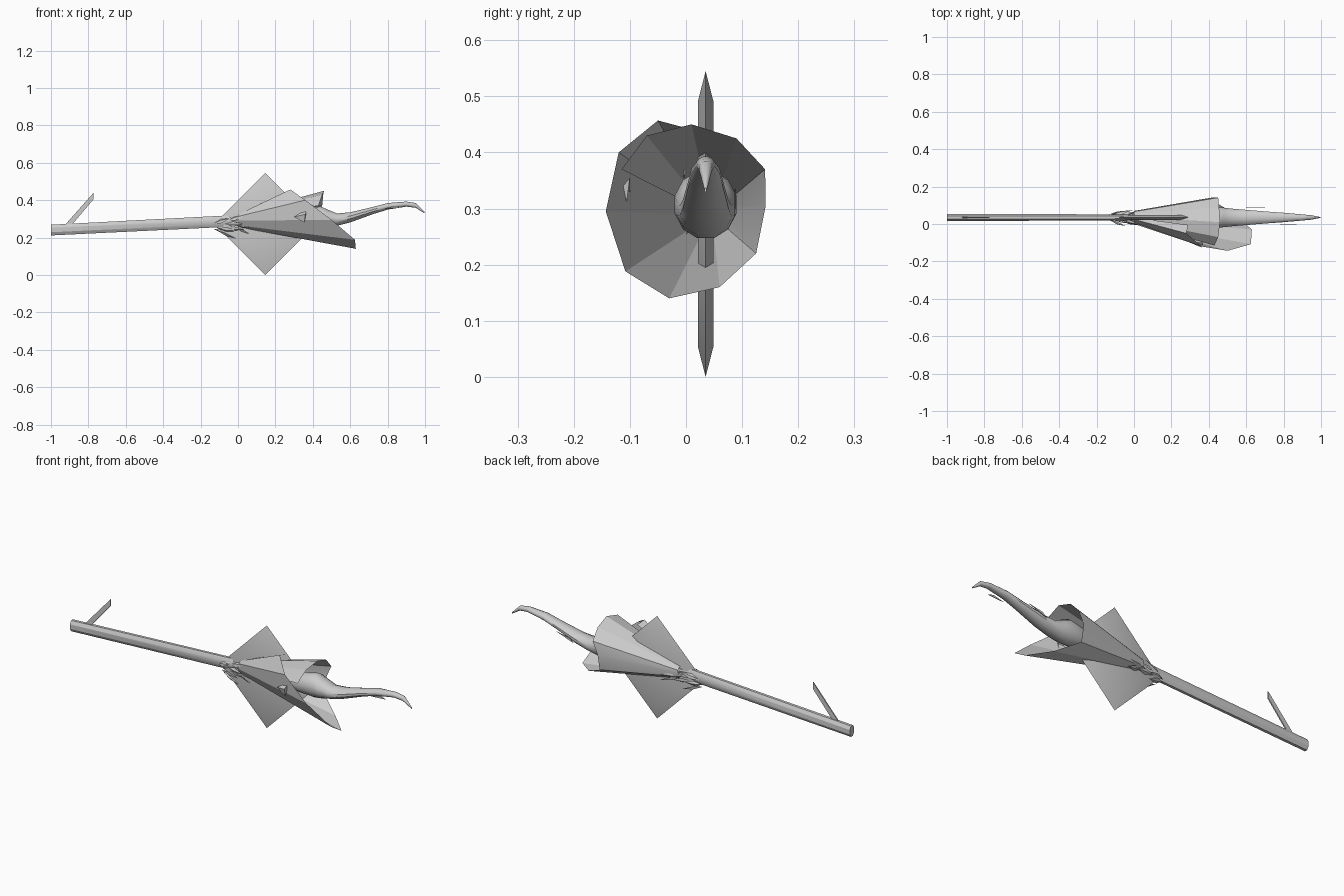
import bpy, bmesh, math, random
from mathutils import Vector

cube = bpy.data.objects.get("Cube")
if cube:
    bpy.data.objects.remove(cube, do_unlink=True)
random.seed(4)
MID = 0.035  # y of the central axis

grey = bpy.data.materials.new("plain grey")
grey.use_nodes = True
colour = (0.6, 0.6, 0.6, 1)
grey.diffuse_color = colour
grey.node_tree.nodes["Principled BSDF"].inputs["Base Color"].default_value = colour


def finish(name, bm, angle=30, closed=True):
    if closed:
        bmesh.ops.recalc_face_normals(bm, faces=bm.faces[:])
    mesh = bpy.data.meshes.new(name)
    bm.to_mesh(mesh)
    bm.free()
    mesh.materials.append(grey)
    obj = bpy.data.objects.new(name, mesh)
    bpy.context.collection.objects.link(obj)
    bpy.ops.object.select_all(action='DESELECT')
    obj.select_set(True)
    bpy.context.view_layer.objects.active = obj
    bpy.ops.object.shade_smooth_by_angle(angle=math.radians(angle))
    return obj


def skin(bm, rings, wrap=True):
    """Join consecutive rings of points with quads."""
    rows = [[bm.verts.new(p) for p in ring] for ring in rings]
    for a, b in zip(rows, rows[1:]):
        n = len(a)
        for i in range(n if wrap else n - 1):
            j = (i + 1) % n
            bm.faces.new((a[i], a[j], b[j], b[i]))
    return rows


def tube(name, sections, sides, angle):
    """Elliptical tube along x; sections are (x, z, half width, half height)."""
    bm = bmesh.new()
    turn = [2 * math.pi * (i + 0.5) / sides for i in range(sides)]
    rows = skin(bm, [[(x, MID + ry * math.cos(t), z + rz * math.sin(t)) for t in turn]
                     for x, z, ry, rz in sections])
    bm.faces.new(rows[0])
    bm.faces.new(rows[-1])
    return finish(name, bm, angle)


def plate(name, outline, thickness, y=MID):
    """Thin upright plate from an x-z outline."""
    bm = bmesh.new()
    rows = skin(bm, [[(x, y + s * thickness / 2, z) for x, z in outline] for s in (-1, 1)])
    bm.faces.new(rows[0])
    bm.faces.new(rows[1])
    return finish(name, bm)


# Stem and its side twig
tube("stem", [(-1, .24, .02, .031), (-.05, .288, .018, .033), (.05, .292, .015, .03)], 8, 30)
plate("twig", [(-.93, .262), (-.89, .266), (-.772, .405), (-.772, .44)], .006)

# Diamond blade with edges sloping to a thin rim
bm = bmesh.new()
cx, cz = .145, .2725


def diamond(r, y):
    return [(cx + r * math.cos(k * math.pi / 2), y, cz + r * math.sin(k * math.pi / 2))
            for k in range(4)]


rows = skin(bm, [diamond(.218, MID - .014), diamond(.2725, MID), diamond(.218, MID + .014)])
bm.faces.new(rows[0])
bm.faces.new(rows[-1])
finish("diamond_blade", bm)

# Rolled flower sheet: its rim overlaps itself at the top
rim = [(.43, -.115, .37), (.45, -.07, .43), (.46, .01, .45), (.455, .09, .425),
       (.45, .141, .37), (.42, .142, .305), (.42, .125, .22), (.53, .06, .16),
       (.63, -.03, .14), (.625, -.108, .188), (.5, -.143, .295), (.36, -.12, .40),
       (.28, -.05, .457), (.29, -.005, .445)]
base = []
for x, y, z in rim:
    d = Vector((0, y, z - .295)).normalized() * .035
    base.append(Vector((0, MID + d.y, .29 + d.z)))
bm = bmesh.new()
skin(bm, [base, rim], wrap=False)
finish("flower_sheet", bm, 22, closed=False)

# Curved spike rising from inside the flower
tube("spike", [(.28, .29, .022, .025), (.36, .30, .05, .052), (.44, .307, .057, .062),
               (.48, .301, .054, .05), (.53, .296, .048, .034), (.6, .308, .042, .028),
               (.72, .344, .032, .02), (.8, .367, .026, .018), (.9, .379, .017, .014),
               (.95, .372, .012, .013), (.998, .333, .002, .004)], 12, 40)
plate("spike_sliver_left", [(.6, .30), (.7, .335), (.62, .32)], .003, .088)
plate("spike_sliver_right", [(.78, .355), (.87, .36), (.84, .37)], .003, -.003)

# Small thorn on the side of the flower
bm = bmesh.new()
a, b, c, tip = [bm.verts.new(p) for p in
                [(.30, -.10, .31), (.37, -.10, .355), (.355, -.11, .28), (.36, -.125, .325)]]
for face in ((a, b, tip), (b, c, tip), (c, a, tip)):
    bm.faces.new(face)
finish("thorn", bm)

# Jagged collar of folded leaflets around the joint
bm = bmesh.new()
for whorl in range(4):
    for k in range(7):
        t = 2 * math.pi * (k + whorl / 2) / 7 + random.uniform(-.2, .2)
        out = Vector((0, .75 * math.cos(t), math.sin(t)))
        side = Vector((0, -math.sin(t), math.cos(t)))
        x0 = -.12 + .05 * whorl + random.uniform(-.015, .015)
        root = Vector((x0, MID, .262 + .01 * whorl)) + out * .022
        length = random.uniform(.08, .12)
        axis = Vector((1, 0, 0)) * length + out * random.uniform(.02, .055)
        mid = root + axis * .45
        w = side * .014
        r, p, q, m, end = [bm.verts.new(v) for v in
                           (root, mid + w, mid - w, mid + out * .01, root + axis)]
        for face in ((r, p, m), (r, m, q), (p, end, m), (m, end, q)):
            bm.faces.new(face)
finish("leaf_collar", bm, 20, closed=False)
